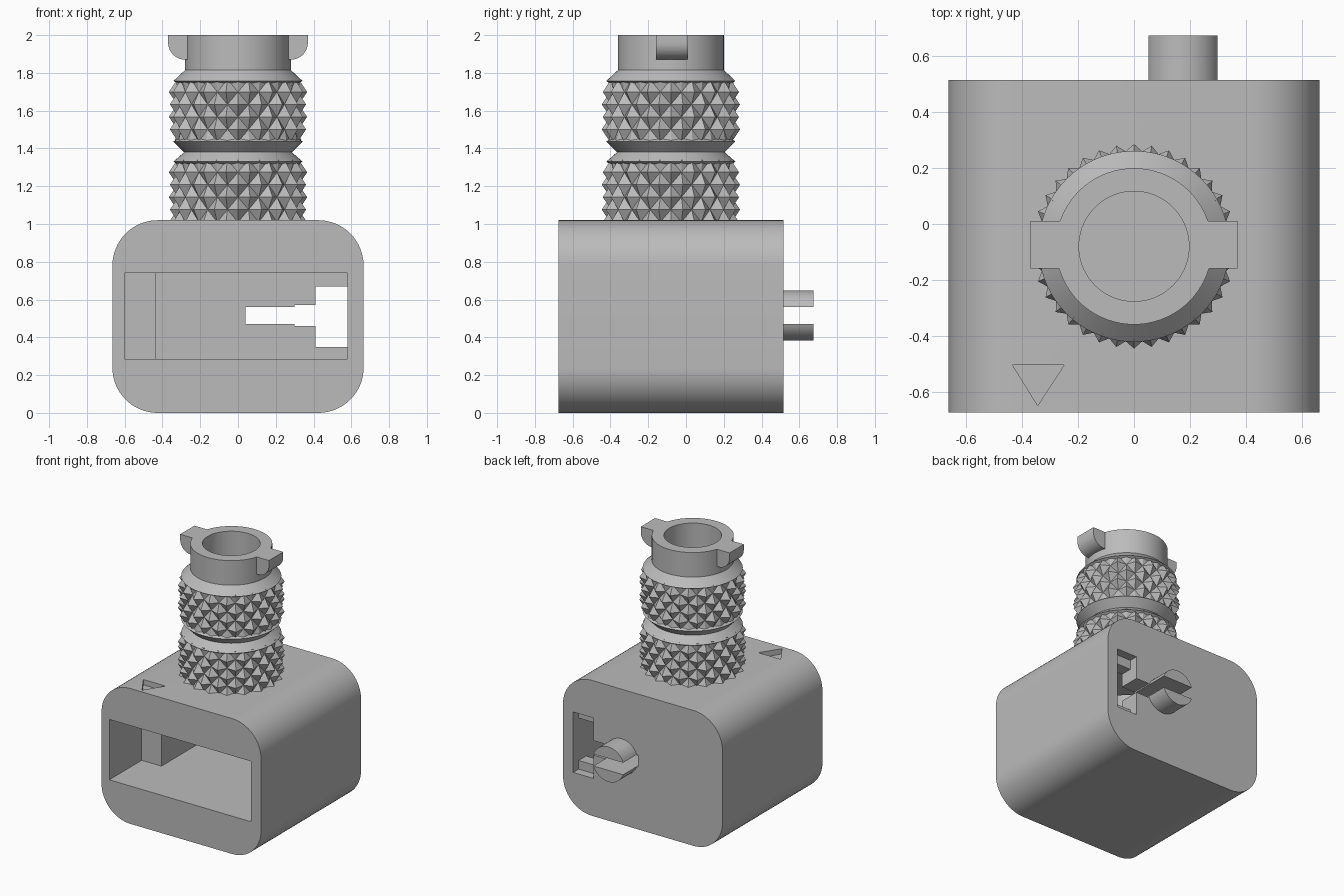
import bpy, bmesh, math
from mathutils import Vector

if "Cube" in bpy.data.objects:
    bpy.data.objects.remove(bpy.data.objects["Cube"])

GREY = (0.5, 0.5, 0.5, 1)
grey = bpy.data.materials.new("plain grey")
grey.use_nodes = True
grey.diffuse_color = GREY
grey.node_tree.nodes["Principled BSDF"].inputs["Base Color"].default_value = GREY

NECK_Y = -0.08


def finish(name, bm, smooth=True):
    bmesh.ops.recalc_face_normals(bm, faces=bm.faces)
    mesh = bpy.data.meshes.new(name)
    bm.to_mesh(mesh)
    bm.free()
    mesh.materials.append(grey)
    ob = bpy.data.objects.new(name, mesh)
    bpy.context.collection.objects.link(ob)
    if smooth:
        shade(ob)
    return ob


def shade(ob):
    bpy.ops.object.select_all(action='DESELECT')
    ob.select_set(True)
    bpy.context.view_layer.objects.active = ob
    bpy.ops.object.shade_smooth_by_angle(angle=math.radians(25))


def prism(name, outline, axis, start, end):
    """Extrude an xz outline along y, or an xy outline along z."""
    bm = bmesh.new()
    place = (lambda p, d: (p[0], d, p[1])) if axis == 'y' else (lambda p, d: (p[0], p[1], d))
    face = bm.faces.new([bm.verts.new(place(p, start)) for p in outline])
    out = bmesh.ops.extrude_face_region(bm, geom=[face])
    moved = [v for v in out['geom'] if isinstance(v, bmesh.types.BMVert)]
    bmesh.ops.translate(bm, verts=moved, vec=Vector(place((0, 0), end - start)))
    return finish(name, bm)


def arc(cx, cy, r, a0, a1, n):
    angles = [math.radians(a0 + (a1 - a0) * i / n) for i in range(n + 1)]
    return [(cx + r * math.cos(a), cy + r * math.sin(a)) for a in angles]


def rect(x0, x1, y0, y1):
    return [(x0, y0), (x1, y0), (x1, y1), (x0, y1)]


def rings(name, rows, count, closed, smooth, knurl=False):
    """Skin rings around the neck axis; each row gives z and the radii of its even and odd points."""
    bm = bmesh.new()
    loops = []
    for j, (z, low, high) in enumerate(rows):
        loop = []
        for i in range(count):
            a = math.tau * i / count
            r = high if (i + j) % 2 else low
            loop.append(bm.verts.new((r * math.cos(a), NECK_Y + r * math.sin(a), z)))
        loops.append(loop)
    for j in range(len(rows) if closed else len(rows) - 1):
        lower, upper = loops[j], loops[(j + 1) % len(rows)]
        for i in range(count):
            k = (i + 1) % count
            q = [lower[i], lower[k], upper[k], upper[i]]
            if not knurl:
                bm.faces.new(q)
            elif (i + j) % 2:  # fold each quad along its valley
                bm.faces.new((q[0], q[1], q[3]))
                bm.faces.new((q[1], q[2], q[3]))
            else:
                bm.faces.new((q[0], q[1], q[2]))
                bm.faces.new((q[0], q[2], q[3]))
    return finish(name, bm, smooth)


def cut(target, cutter):
    mod = target.modifiers.new("cut", 'BOOLEAN')
    mod.operation = 'DIFFERENCE'
    mod.solver = 'EXACT'
    mod.object = cutter
    bpy.context.view_layer.objects.active = target
    bpy.ops.object.modifier_apply(modifier=mod.name)


# Rounded housing
W, H, R = 0.665, 1.02, 0.24
outline = []
for cx, cz, a in ((W - R, R, -90), (W - R, H - R, 0), (R - W, H - R, 90), (R - W, R, 180)):
    outline += arc(cx, cz, R, a, a + 90, 16)
housing = prism("housing", outline, 'y', -0.675, 0.515)

# Split round peg on the back
peg = prism("back_peg", arc(0.175, 0.515, 0.132, 0, 352.5, 47), 'y', 0.49, 0.675)

# Front pocket with a shallow side, neck bore, back recess and arrow engraving
pocket = [(-0.6, -0.8), (0.58, -0.8), (0.58, 0.36), (-0.435, 0.36), (-0.435, -0.29), (-0.6, -0.29)]
slot = [(0.04, 0.47), (0.3, 0.47), (0.3, 0.46), (0.41, 0.46), (0.41, 0.35), (0.58, 0.35),
        (0.58, 0.67), (0.41, 0.67), (0.41, 0.57), (0.3, 0.57), (0.3, 0.56), (0.04, 0.56)]
slot_cutter = prism("slot_cutter", slot, 'y', 0.3, 0.8)
cutters = [
    prism("pocket_cutter", pocket, 'z', 0.285, 0.74),
    prism("bore_cutter", arc(0, NECK_Y, 0.197, 0, 355, 71), 'z', 0.6, 1.2),
    prism("recess_cutter", rect(0.41, 0.58, 0.285, 0.74), 'y', 0.45, 0.8),
    prism("arrow_cutter", [(-0.435, -0.505), (-0.345, -0.65), (-0.25, -0.505)], 'z', 0.98, 1.2),
    slot_cutter,
]
for c in cutters:
    cut(housing, c)
cut(peg, slot_cutter)
for c in cutters:
    bpy.data.objects.remove(c)
shade(housing)
shade(peg)

# Hollow neck with waist groove and collar
profile = [(0.31, 0.98), (0.31, 1.31), (0.342, 1.33), (0.285, 1.38), (0.342, 1.437), (0.31, 1.457),
           (0.31, 1.74), (0.342, 1.757), (0.28, 1.815), (0.28, 2.0), (0.197, 2.0), (0.197, 0.98)]
rings("neck", [(z, r, r) for r, z in profile], 72, True, True)

# Diamond knurled grips
for name, top in (("upper_grip", 1.765), ("lower_grip", 1.34)):
    rows = []
    for j in range(6):
        peak = 0.335 if j == 0 or (j == 5 and top > 1.5) else 0.366
        rows.append((top - 0.066 * j, 0.322, peak))
    rings(name, rows, 36, False, False, True)

# Bayonet lugs on the collar
for name, s in (("left_lug", 1), ("right_lug", -1)):
    shape = [(0.25, 1.87)] + arc(0.28, 1.96, 0.09, -90, 0, 10) + [(0.37, 2.0), (0.25, 2.0)]
    prism(name, [(s * x, z) for x, z in shape], 'y', -0.16, 0.01)
